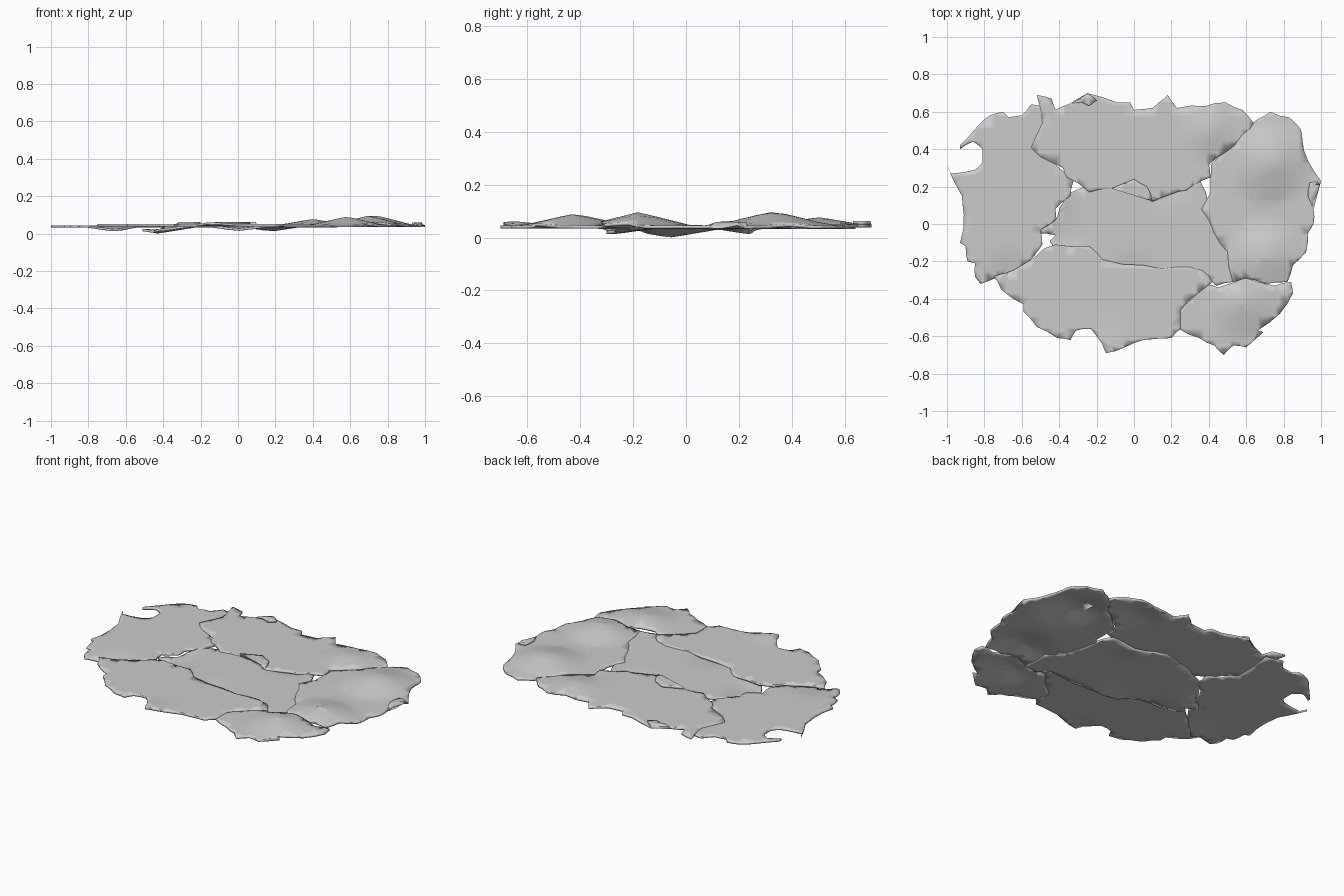
import bpy, bmesh, random
from mathutils import Vector
random.seed(4)

def plate(name, pts, base, bumps, thick=0.012):
    """Thin torn plate: outline at height base, cone-shaped bumps (x, y, height, radius)."""
    pts = [Vector((x, y, 0)) for x, y in pts]
    outline = []
    for a, b in zip(pts, pts[1:] + pts[:1]):
        outline.append(a)
        d = b - a
        if d.length > 0.05:  # ragged midpoint on each longer edge
            n = Vector((-d.y, d.x, 0))
            outline.append((a + b) / 2 + n * random.uniform(-0.06, 0.06))
    bm = bmesh.new()
    bm.faces.new([bm.verts.new(p) for p in outline])
    bmesh.ops.triangulate(bm, faces=bm.faces[:])
    # slice into a grid so the surface can bend
    for axis in (Vector((1, 0, 0)), Vector((0, 1, 0))):
        for i in range(-16, 17):
            bmesh.ops.bisect_plane(bm, geom=bm.verts[:] + bm.edges[:] + bm.faces[:],
                                   plane_co=axis * (i * 0.0625 + 0.007), plane_no=axis, dist=1e-5)
    for v in bm.verts:
        z = base
        for x, y, h, r in bumps:
            z += h * max(0, 1 - (Vector((x, y, 0)) - Vector((v.co.x, v.co.y, 0))).length / r)
        v.co.z = z
    bmesh.ops.triangulate(bm, faces=bm.faces[:])
    bmesh.ops.recalc_face_normals(bm, faces=bm.faces[:])
    if sum(f.normal.z for f in bm.faces) < 0:
        bmesh.ops.reverse_faces(bm, faces=bm.faces[:])
    me = bpy.data.meshes.new(name)
    bm.to_mesh(me)
    bm.free()
    ob = bpy.data.objects.new(name, me)
    bpy.context.collection.objects.link(ob)
    mod = ob.modifiers.new("thickness", 'SOLIDIFY')
    mod.thickness = thick
    mod.offset = -1
    for p in me.polygons:
        p.use_smooth = True
    me.set_sharp_from_angle(angle=0.6)
    return ob

# left plate, tucked under its neighbours
plate("left_plate", [
    (-1, .31), (-.98, .27), (-.85, .29), (-.81, .33), (-.81, .40), (-.86, .44), (-.93, .40),
    (-.93, .42), (-.83, .53), (-.77, .58), (-.70, .60), (-.67, .57), (-.60, .58), (-.55, .64),
    (-.44, .62), (-.46, .36), (-.32, .24), (-.34, .15), (-.42, .08), (-.42, .02), (-.50, -.03),
    (-.49, -.11), (-.58, -.22), (-.66, -.30), (-.72, -.28), (-.82, -.32), (-.85, -.28),
    (-.85, -.21), (-.89, -.20), (-.90, -.12), (-.93, -.10), (-.91, .05), (-.92, .15)],
    0.044, [(-.66, -.28, -.022, .15)])

# top plate
plate("back_plate", [
    (-.49, .54), (-.55, .41), (-.50, .36), (-.38, .30), (-.36, .25), (-.24, .17), (-.12, .19),
    (0, .24), (.07, .20), (.10, .12), (.20, .16), (.28, .18), (.36, .23), (.41, .25), (.40, .32),
    (.50, .39), (.57, .45), (.64, .54), (.58, .61), (.49, .65), (.38, .63), (.23, .62),
    (.18, .69), (.16, .67), (.10, .62), (0, .61), (-.02, .65), (-.09, .65), (-.25, .70),
    (-.20, .66), (-.24, .63), (-.28, .65), (-.35, .64), (-.42, .61), (-.44, .67), (-.52, .69),
    (-.50, .62)], 0.05, [(.40, .50, .028, .16)])

# right plate, domed
plate("right_plate", [
    (.41, .26), (.41, .17), (.36, .08), (.43, -.05), (.50, -.15), (.53, -.31), (.60, -.29),
    (.70, -.32), (.82, -.31), (.85, -.22), (.92, -.15), (.93, -.05), (.96, 0), (.96, .08),
    (.93, .15), (.94, .22), (1, .23), (.93, .34), (.90, .45), (.89, .51), (.83, .57),
    (.73, .60), (.66, .56), (.60, .51), (.50, .40), (.41, .32)],
    0.046, [(.72, .33, .056, .22), (.70, -.18, .05, .20)])

# middle plate, edges dipping below the rest
plate("middle_plate", [
    (-.40, .08), (-.36, .16), (-.2, .24), (0, .29), (.2, .24), (.35, .24), (.40, .1), (.44, -.05),
    (.52, -.15), (.53, -.31), (.44, -.33), (.38, -.27), (.2, -.29), (-.1, -.26), (-.2, -.19),
    (-.42, -.14), (-.45, -.09), (-.42, -.06), (-.51, -.05), (-.48, -.01), (-.42, .02)],
    0.044, [(-.43, -.06, -.032, .2), (.18, .25, -.022, .14), (0, -.28, -.02, .14)])

# front plate
plate("front_plate", [
    (-.75, -.28), (-.68, -.26), (-.60, -.22), (-.48, -.13), (-.42, -.11), (-.24, -.12),
    (-.17, -.19), (.05, -.22), (.15, -.24), (.30, -.23), (.37, -.25), (.42, -.31), (.33, -.38),
    (.25, -.46), (.25, -.56), (.20, -.61), (.05, -.62), (-.05, -.66), (-.15, -.69), (-.17, -.64),
    (-.23, -.56), (-.31, -.57), (-.34, -.62), (-.41, -.61), (-.52, -.55), (-.59, -.47),
    (-.59, -.43), (-.71, -.35)], 0.05, [(-.13, -.65, .012, .12)])

# small front right plate, domed
plate("corner_plate", [
    (.22, -.47), (.38, -.32), (.45, -.34), (.54, -.31), (.60, -.29), (.75, -.33), (.84, -.31),
    (.85, -.37), (.78, -.48), (.66, -.57), (.69, -.58), (.60, -.66), (.53, -.65), (.48, -.70),
    (.43, -.65), (.35, -.61), (.24, -.56)], 0.046, [(.58, -.42, .045, .2)])
